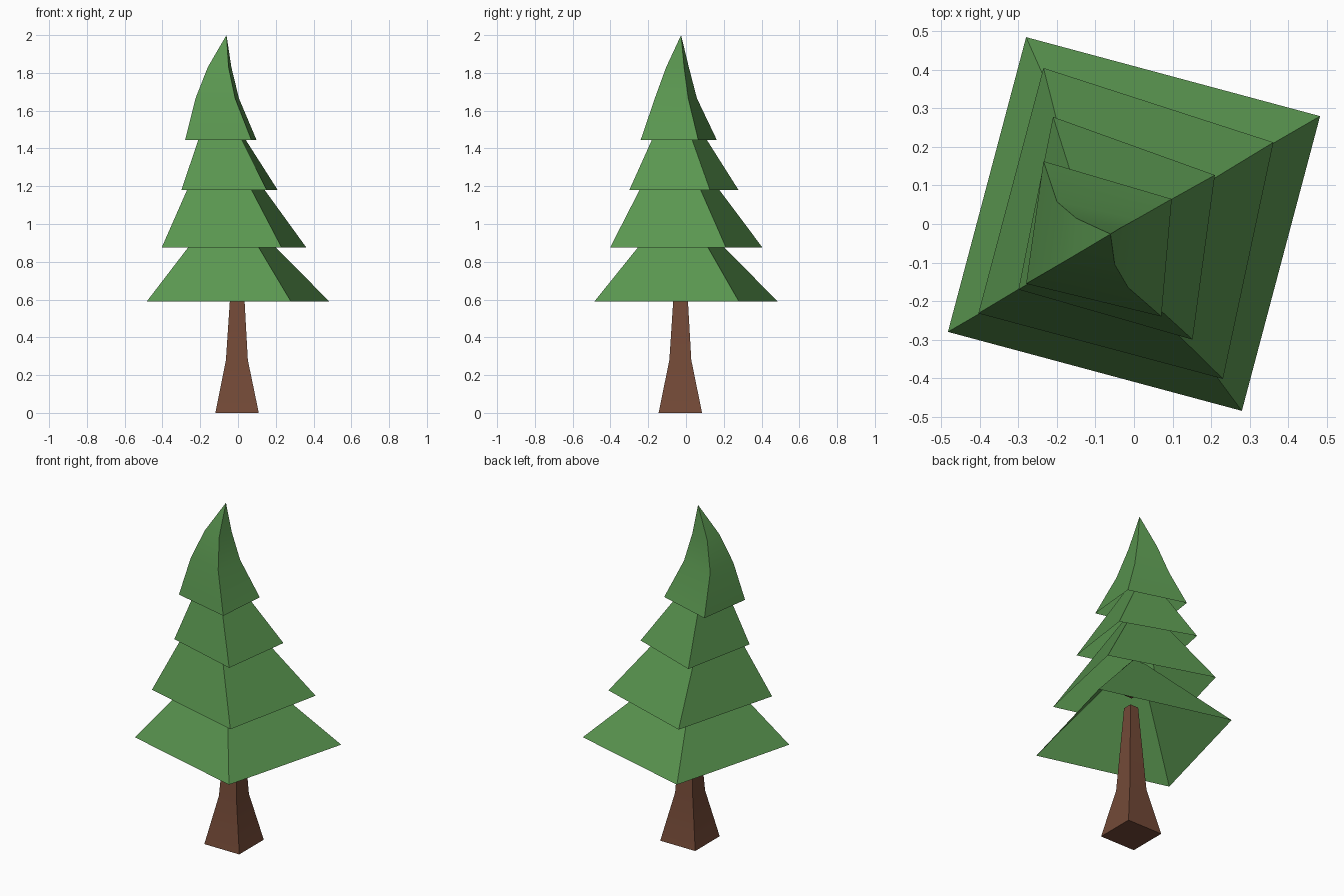
import bpy

if "Cube" in bpy.data.objects:
    bpy.data.objects.remove(bpy.data.objects["Cube"])


def material(name, rgb):
    m = bpy.data.materials.new(name)
    m.diffuse_color = (*rgb, 1)
    m.use_nodes = True
    m.node_tree.nodes["Principled BSDF"].inputs["Base Color"].default_value = m.diffuse_color
    return m


GREEN = material("needle green", (0.102, 0.305, 0.08))
BROWN = material("bark brown", (0.171, 0.067, 0.038))


def loft(name, rings, mat, cap_bottom=False, cap_top=True):
    """Skin four-cornered rings (z, corners); a one-point ring makes a tip."""
    verts, faces, starts = [], [], []
    for z, pts in rings:
        starts.append(len(verts))
        verts += [(x, y, z) for x, y in pts]
    for k in range(len(rings) - 1):
        a, b = starts[k], starts[k + 1]
        tip = len(rings[k + 1][1]) == 1
        for i in range(4):
            j = (i + 1) % 4
            faces.append((a + i, a + j, b) if tip else (a + i, a + j, b + j, b + i))
    if cap_bottom:
        faces.append((3, 2, 1, 0))
    if cap_top and len(rings[-1][1]) == 4:
        faces.append(tuple(starts[-1] + i for i in range(4)))
    me = bpy.data.meshes.new(name)
    me.from_pydata(verts, [], faces)
    me.materials.append(mat)
    ob = bpy.data.objects.new(name, me)
    bpy.context.collection.objects.link(ob)
    bpy.context.view_layer.objects.active = ob
    ob.select_set(True)
    bpy.ops.object.shade_smooth_by_angle(angle=0.5)
    ob.select_set(False)
    return ob


def square(cx, cy, h):
    return [(cx - h, cy - h), (cx + h, cy - h), (cx + h, cy + h), (cx - h, cy + h)]


# Flared square trunk, and the small stub under the second tier
loft("trunk", [(0, square(-0.005, -0.03, 0.115)),
               (0.28, square(-0.006, -0.03, 0.058)),
               (0.79, square(-0.003, -0.028, 0.027))], BROWN, cap_bottom=True)
loft("trunk_stub", [(0.87, square(-0.003, -0.028, 0.026)),
                    (0.93, square(-0.003, -0.028, 0.024))], BROWN, cap_bottom=True)

# Open-bottomed branch tiers; corners run right, back, left, front
loft("lowest_tier", [
    (0.59, [(0.483, 0.28), (-0.28, 0.485), (-0.483, -0.28), (0.28, -0.485)]),
    (1.07, [(0.009, 0.006), (-0.07, 0.012), (-0.115, -0.066), (-0.006, -0.098)])], GREEN)
loft("second_tier", [
    (0.875, [(0.362, 0.212), (-0.235, 0.405), (-0.404, -0.232), (0.231, -0.402)]),
    (1.375, [(0.0, -0.008), (-0.14, 0.031), (-0.184, -0.1), (-0.03, -0.146)])], GREEN)
loft("third_tier", [
    (1.18, [(0.21, 0.127), (-0.21, 0.278), (-0.30, -0.17), (0.152, -0.30)]),
    (1.58, [(-0.045, -0.015), (-0.13, 0.025), (-0.164, -0.09), (-0.045, -0.12)])], GREEN)

# Curved top tier with a leaning tip
loft("top_tier", [
    (1.445, [(0.098, 0.065), (-0.235, 0.163), (-0.28, -0.155), (0.071, -0.24)]),
    (1.665, [(0.005, 0.055 - 0.043), (-0.2, 0.058), (-0.225, -0.123), (-0.015, -0.165)]),
    (1.83, [(-0.035, -0.01), (-0.15, 0.015), (-0.16, -0.085), (-0.05, -0.105)]),
    (2.0, [(-0.061, -0.026)])], GREEN)
